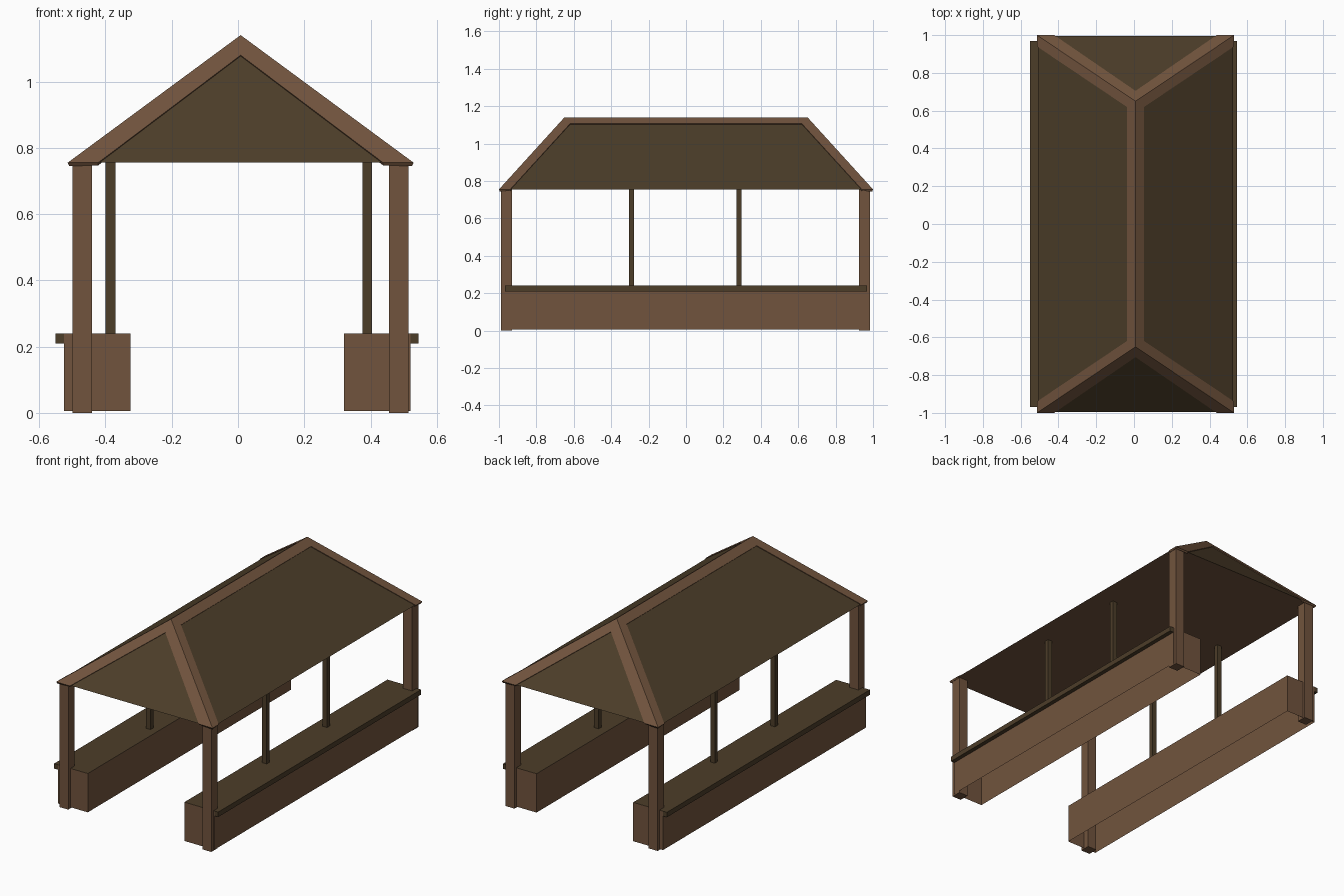
import bpy, bmesh
from mathutils import Vector

cube = bpy.data.objects.get("Cube")
if cube:
    bpy.data.objects.remove(cube, do_unlink=True)


def material(name, rgb):
    m = bpy.data.materials.new(name)
    m.use_nodes = True
    m.diffuse_color = (*rgb, 1)
    m.node_tree.nodes["Principled BSDF"].inputs["Base Color"].default_value = (*rgb, 1)
    return m


brown = material("brown_wood", (0.165, 0.088, 0.047))
olive = material("dark_olive_wood", (0.073, 0.047, 0.022))


def finish(name, bm, mats, rule=None):
    bmesh.ops.recalc_face_normals(bm, faces=bm.faces)
    bm.normal_update()
    for f in bm.faces:
        f.material_index = rule(f) if rule else 0
    mesh = bpy.data.meshes.new(name)
    bm.to_mesh(mesh)
    bm.free()
    for m in mats:
        mesh.materials.append(m)
    obj = bpy.data.objects.new(name, mesh)
    bpy.context.scene.collection.objects.link(obj)
    return obj


def box(name, x, y, z, mats, rule=None, open_bottom=False):
    bm = bmesh.new()
    bmesh.ops.create_cube(bm, size=1)
    for v in bm.verts:
        v.co = [(lo + hi) / 2 + c * (hi - lo) for c, (lo, hi) in zip(v.co, (x, y, z))]
    if open_bottom:
        bm.normal_update()
        low = [f for f in bm.faces if f.normal.z < -0.5]
        bmesh.ops.delete(bm, geom=low, context='FACES_ONLY')
    return finish(name, bm, mats, rule)


def top_is_olive(f):
    return 1 if f.normal.z > 0.5 else 0


# Counters, open underneath, with an olive top and an outer ledge
END = 0.968
LEDGE = (0.21, 0.24)
for side, outer, inner, tip in (("left", 0.52, 0.32, 0.545), ("right", -0.525, -0.325, -0.55)):
    box(side + "_counter", sorted((outer, inner)), (-END, END), (0.006, 0.24),
        [brown, olive], top_is_olive, open_bottom=True)
    box(side + "_counter_ledge", sorted((outer, tip)), (-END, END), LEDGE, [olive])

# Corner posts and slim middle posts
EAVE = 0.755
for side, px, sx in (("left", (0.455, 0.515), (0.375, 0.405)),
                     ("right", (-0.50, -0.44), (-0.40, -0.37))):
    for place, py, sy in (("front", (-0.99, -0.93), (-0.305, -0.277)),
                          ("back", (0.925, 0.985), (0.27, 0.297))):
        box(f"{place}_{side}_post", px, py, (0, EAVE), [brown])
        box(f"{place}_{side}_slim_post", sx, sy, (0.235, EAVE + 0.005), [olive])

# Hipped roof body: olive slopes over a flat brown ceiling
CX, HALF, PEAK, RIDGE = 0.008, 0.522, 1.14, 0.65


def roof_body(drop):
    bm = bmesh.new()
    for sy in (-1, 1):
        for sx in (-1, 1):
            bm.verts.new((CX + sx * (HALF - drop), sy * (1 - drop), EAVE))
        bm.verts.new((CX, sy * RIDGE, PEAK - drop))
    bmesh.ops.convex_hull(bm, input=bm.verts)
    bmesh.ops.dissolve_limit(bm, angle_limit=0.02, verts=bm.verts, edges=bm.edges)
    return bm


finish("roof", roof_body(0.006), [olive, brown], lambda f: 1 if f.normal.z < -0.5 else 0)

# Ridge and hip boards folded over the roof edges
bm = bmesh.new()


def long_z(x):
    return PEAK - (PEAK - EAVE) * x / HALF


def end_z(y):
    return PEAK - (PEAK - EAVE) * (y - RIDGE) / (1 - RIDGE)


W = 0.046
for sx in (-1, 1):
    def pt(x, y, z):
        return Vector((CX + sx * x, y, z))
    inner = {}
    for sy in (-1, 1):
        corner, top = pt(HALF, sy, EAVE), pt(0, sy * RIDGE, PEAK)
        low = pt(HALF, sy * 0.94, EAVE)
        high = pt(W, sy * 0.62, long_z(W))
        inner[sy] = (top, high)
        boards = [(corner, low, high, top),
                  (corner, top, pt(0, sy * 0.705, end_z(0.705)), pt(0.43, sy, EAVE))]
        for quad in boards:
            bm.faces.new([bm.verts.new(p) for p in quad])
    bm.faces.new([bm.verts.new(p) for p in (*inner[-1], *reversed(inner[1]))])
bmesh.ops.remove_doubles(bm, verts=bm.verts, dist=0.0005)
boards = finish("ridge_and_hip_boards", bm, [brown])
# Make the boards face outward before giving them thickness
if sum(p.normal.z for p in boards.data.polygons) < 0:
    boards.data.flip_normals()
solid = boards.modifiers.new("thickness", 'SOLIDIFY')
solid.thickness = 0.012
solid.offset = -1
